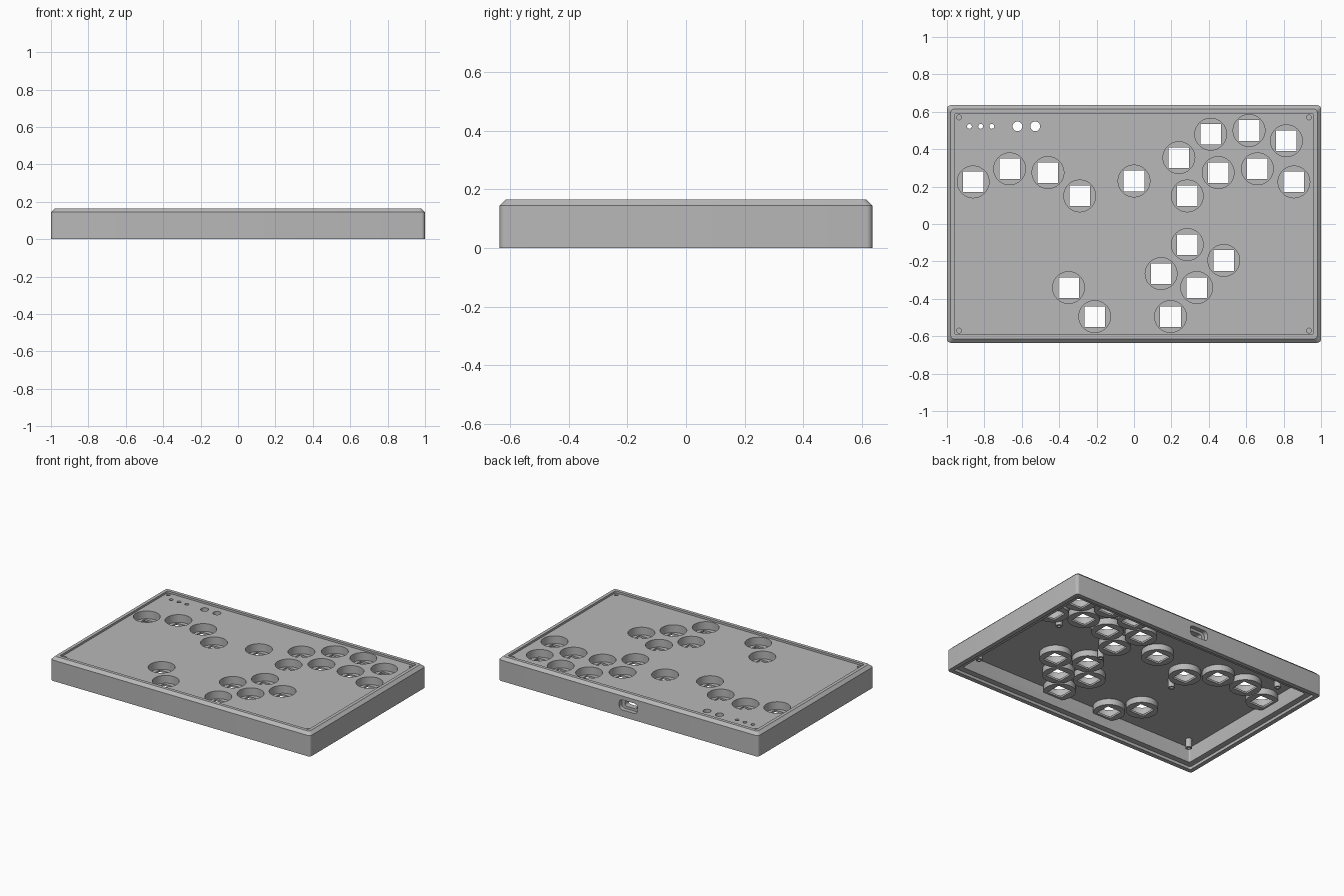
import bpy, bmesh, math
from mathutils import Matrix, Vector

cube = bpy.data.objects.get("Cube")
if cube:
    bpy.data.objects.remove(cube, do_unlink=True)

# Main dimensions
HX, HY, TOP = 1.0, 0.635, 0.165
DECK = 0.151           # sunken top surface
UNDER = 0.126          # underside of the deck
FLOOR = 0.097          # floor of each button well

grey = bpy.data.materials.new("case_grey")
grey.use_nodes = True
colour = (0.48, 0.48, 0.48, 1)
grey.diffuse_color = colour
grey.node_tree.nodes["Principled BSDF"].inputs["Base Color"].default_value = colour


def block(bm, sx, sy, z0, z1, at=(0, 0), radius=0, chamfer=0):
    """Upright block with rounded corners and an optional sloped top edge."""
    outline = []
    for cx, cy, start in ((1, 1, 0), (-1, 1, 90), (-1, -1, 180), (1, -1, 270)):
        for step in range(7 if radius else 1):
            a = math.radians(start + step * 15)
            outline.append((cx * (sx / 2 - radius) + radius * math.cos(a),
                            cy * (sy / 2 - radius) + radius * math.sin(a)))
    levels = [(z0, 0), (z1 - chamfer, 0)] + ([(z1, chamfer)] if chamfer else [])
    rings = []
    for z, inset in levels:
        kx, ky = 1 - 2 * inset / sx, 1 - 2 * inset / sy
        rings.append([bm.verts.new((at[0] + x * kx, at[1] + y * ky, z))
                      for x, y in outline])
    for low, high in zip(rings, rings[1:]):
        for i in range(len(outline)):
            j = (i + 1) % len(outline)
            bm.faces.new((low[i], low[j], high[j], high[i]))
    bm.faces.new(rings[0][::-1])
    bm.faces.new(rings[-1])


def disc(bm, r, z0, z1, at, sides=48):
    """Upright cylinder."""
    place = Matrix.Translation((at[0], at[1], (z0 + z1) / 2))
    bmesh.ops.create_cone(bm, cap_ends=True, segments=sides, radius1=r,
                          radius2=r, depth=z1 - z0, matrix=place)


def finish(bm, name):
    bmesh.ops.recalc_face_normals(bm, faces=bm.faces)
    mesh = bpy.data.meshes.new(name)
    bm.to_mesh(mesh)
    bm.free()
    obj = bpy.data.objects.new(name, mesh)
    bpy.context.collection.objects.link(obj)
    obj.data.materials.append(grey)
    return obj


def combine(target, bm, operation):
    """Boolean the target with a set of separate solids, then drop them."""
    tool = finish(bm, "tool")
    tool.hide_render = True
    mod = target.modifiers.new("shape", 'BOOLEAN')
    mod.operation = operation
    mod.solver = 'EXACT'
    mod.object = tool
    bpy.context.view_layer.objects.active = target
    bpy.ops.object.modifier_apply(modifier=mod.name)
    bpy.data.objects.remove(tool, do_unlink=True)


buttons = [
    (-.86, .225), (-.665, .295), (-.46, .275), (-.29, .15), (0, .23),
    (.24, .355), (.41, .48), (.615, .5), (.815, .445),
    (.285, .15), (.45, .275), (.66, .295), (.855, .225),
    (.285, -.11), (.48, -.195), (.145, -.265), (.335, -.34),
    (.195, -.495), (-.35, -.34), (-.21, -.495)]
corners = [(x, y) for x in (-1, 1) for y in (-1, 1)]
posts = [(-.86, -.49), (.86, -.49), (-.8, .45), (.75, .16), (-.29, .02), (.29, .02)]

# Outer case
bm = bmesh.new()
block(bm, 2 * HX, 2 * HY, 0, TOP, radius=0.02, chamfer=0.02)
case = finish(bm, "controller_case")

# Hollow inside
bm = bmesh.new()
block(bm, 2 * (HX - .07), 2 * (HY - .07), -.1, UNDER, radius=0.01)
combine(case, bm, 'DIFFERENCE')

# Stepped lip for a base, and the sunken deck
bm = bmesh.new()
block(bm, 2 * (HX - .03), 2 * (HY - .03), -.1, .02, radius=0.01)
block(bm, 2 * (HX - .043), 2 * (HY - .043), DECK, .3, radius=0.01)
combine(case, bm, 'DIFFERENCE')

# Button cups below the deck
bm = bmesh.new()
for p in buttons:
    disc(bm, .1015, FLOOR - .013, DECK - .01, p)
combine(case, bm, 'UNION')

# Mounting posts
bm = bmesh.new()
for p in posts:
    disc(bm, .021, .065, UNDER + .01, p, 24)
combine(case, bm, 'UNION')

# Pilot holes in the posts
bm = bmesh.new()
for p in posts:
    disc(bm, .01, .03, UNDER - .02, p, 16)
combine(case, bm, 'DIFFERENCE')

# Button wells, indicator holes and corner screw holes
bm = bmesh.new()
for p in buttons:
    disc(bm, .085, FLOOR, .3, p)
for x in (-.88, -.82, -.76):
    disc(bm, .013, .05, .3, (x, .522), 20)
for x in (-.623, -.528):
    disc(bm, .026, .05, .3, (x, .522), 28)
for x, y in corners:
    disc(bm, .013, DECK - .02, .3, (.935 * x, .57 * y), 20)
combine(case, bm, 'DIFFERENCE')

# Square switch openings
bm = bmesh.new()
for p in buttons:
    block(bm, .11, .11, .06, FLOOR + .02, at=p)
combine(case, bm, 'DIFFERENCE')

# Cable port in the back wall: shallow outer recess, then the slot
for w, h, depth, r in ((.14, .07, .03, .025), (.09, .036, .12, .014)):
    bm = bmesh.new()
    block(bm, w, h, -.05, depth, radius=r)
    turn = Matrix.Translation((0, HY, .083)) @ Matrix.Rotation(math.pi / 2, 4, 'X')
    bmesh.ops.transform(bm, matrix=turn, verts=bm.verts)
    combine(case, bm, 'DIFFERENCE')

# Crisp edges with smooth curves
bpy.ops.object.select_all(action='DESELECT')
case.select_set(True)
bpy.context.view_layer.objects.active = case
bpy.ops.object.shade_smooth_by_angle(angle=math.radians(30))
